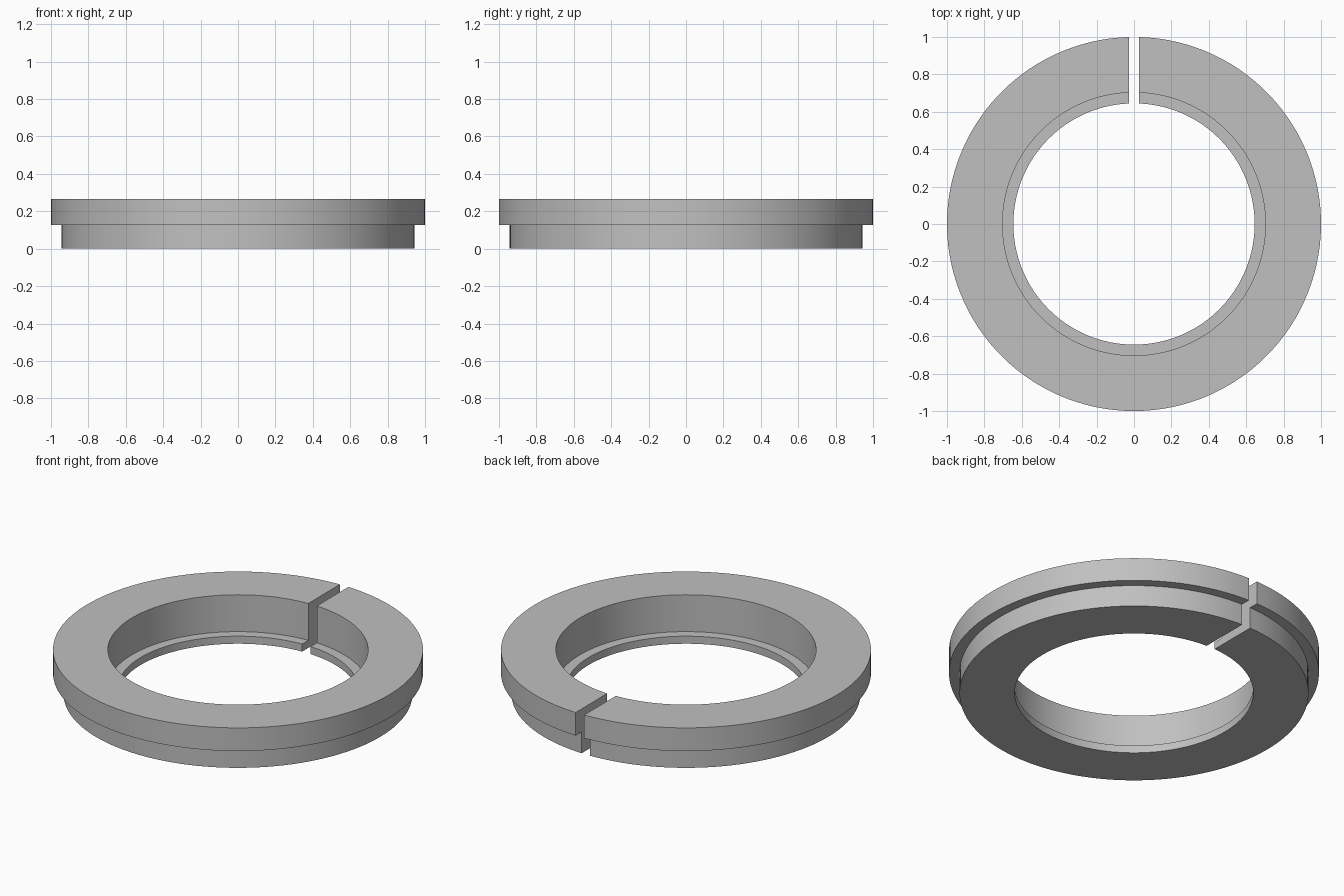
import bpy, bmesh, math

cube = bpy.data.objects.get("Cube")
if cube:
    bpy.data.objects.remove(cube, do_unlink=True)

# Plain grey material
grey = bpy.data.materials.new("grey")
grey.use_nodes = True
color = (0.53, 0.53, 0.53, 1)
grey.diffuse_color = color
grey.node_tree.nodes["Principled BSDF"].inputs["Base Color"].default_value = color

# Cross-section (radius, height): stepped outside, small lip inside
PROFILE = [(0.645, 0), (0.943, 0), (0.943, 0.127), (1, 0.127),
           (1, 0.265), (0.703, 0.265), (0.703, 0.045), (0.645, 0.045)]
HALF_SLOT = 0.028
STEPS = 120


def ring_point(r, z, t):
    """Point along the open ring; both ends lie on the parallel slot walls."""
    gap = math.asin(HALF_SLOT / r)
    angle = math.pi / 2 + gap + t * (2 * math.pi - 2 * gap)
    return r * math.cos(angle), r * math.sin(angle), z


# Sweep the section around the ring, leaving the slot open at the back
bm = bmesh.new()
sections = [[bm.verts.new(ring_point(r, z, i / STEPS)) for r, z in PROFILE]
            for i in range(STEPS + 1)]
count = len(PROFILE)
for a, b in zip(sections, sections[1:]):
    for j in range(count):
        k = (j + 1) % count
        bm.faces.new((a[j], a[k], b[k], b[j]))

# Slot walls
bm.faces.new(sections[0])
bm.faces.new(sections[-1])
bmesh.ops.recalc_face_normals(bm, faces=bm.faces)

mesh = bpy.data.meshes.new("split_ring")
bm.to_mesh(mesh)
bm.free()
mesh.materials.append(grey)
ring = bpy.data.objects.new("split_ring", mesh)
bpy.context.collection.objects.link(ring)

# Smooth round walls with sharp rims
bpy.ops.object.select_all(action="DESELECT")
ring.select_set(True)
bpy.context.view_layer.objects.active = ring
bpy.ops.object.shade_smooth_by_angle(angle=math.radians(30))
